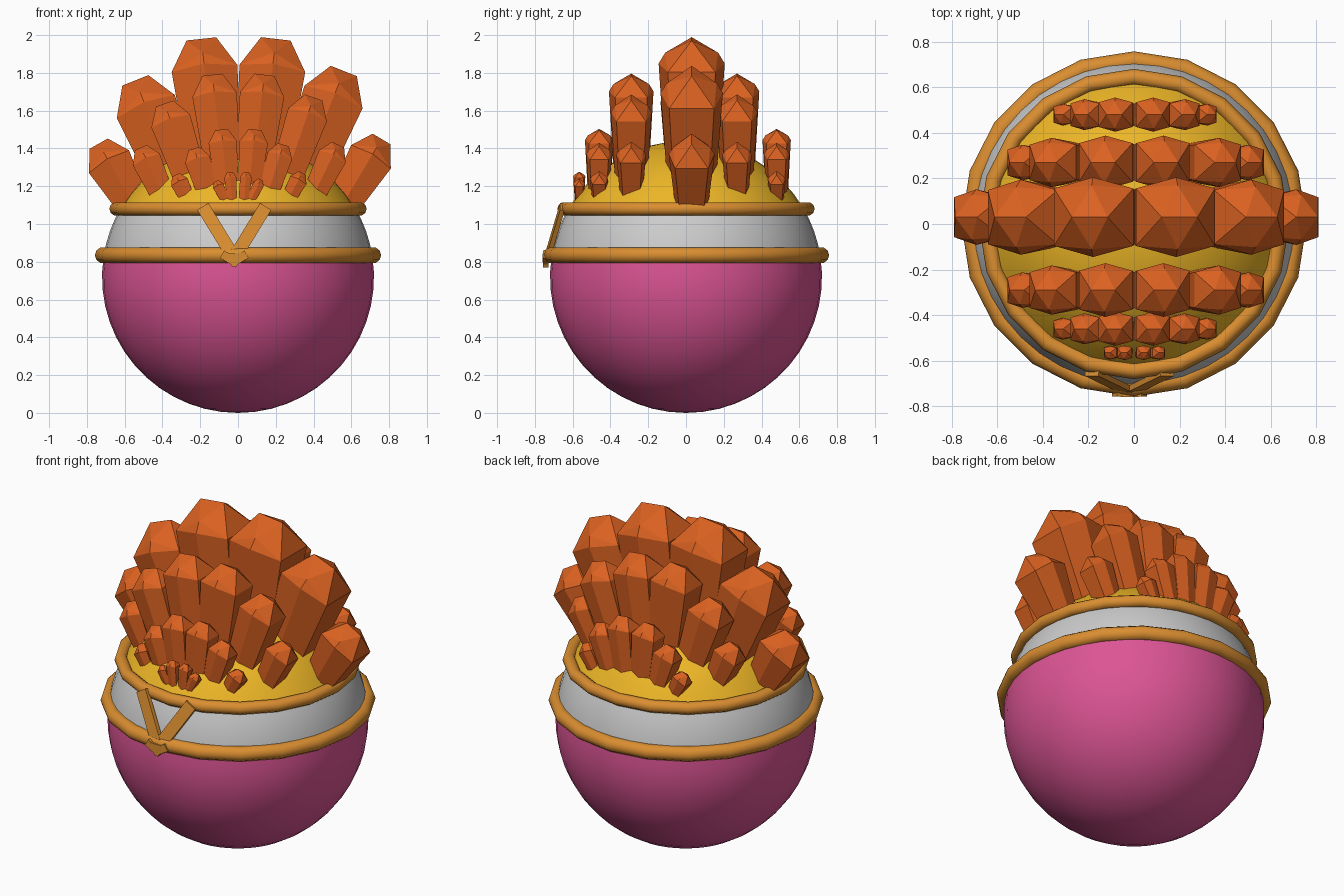
import bpy, bmesh, math
from mathutils import Vector, Matrix

if "Cube" in bpy.data.objects:
    bpy.data.objects.remove(bpy.data.objects["Cube"])


def material(name, color):
    m = bpy.data.materials.new(name)
    m.diffuse_color = (*color, 1)
    m.use_nodes = True
    m.node_tree.nodes["Principled BSDF"].inputs["Base Color"].default_value = m.diffuse_color
    return m


PINK = material("pink", (0.72, 0.09, 0.30))
YELLOW = material("yellow", (0.85, 0.47, 0.02))
GOLD = material("gold", (0.70, 0.27, 0.03))
ORANGE = material("orange", (0.70, 0.12, 0.015))


def finish(name, bm, mat=None, smooth=False):
    bmesh.ops.recalc_face_normals(bm, faces=bm.faces)
    me = bpy.data.meshes.new(name)
    bm.to_mesh(me)
    bm.free()
    ob = bpy.data.objects.new(name, me)
    bpy.context.collection.objects.link(ob)
    if mat:
        me.materials.append(mat)
    if smooth:
        me.polygons.foreach_set("use_smooth", [True] * len(me.polygons))
    return ob


# Egg-shaped body: three zones of one sphere
R, CZ = 0.72, 0.72


def zone(name, z0, z1, mat, steps):
    a0, a1 = (math.asin(max(-1, min(1, (z - CZ) / R))) for z in (z0, z1))
    bm = bmesh.new()
    pts = []
    for i in range(steps + 1):
        a = a0 + (a1 - a0) * i / steps
        pts.append(bm.verts.new((0, R * math.cos(a), CZ + R * math.sin(a))))
    edges = [bm.edges.new(p) for p in zip(pts, pts[1:])]
    bmesh.ops.spin(bm, geom=pts + edges, cent=(0, 0, 0), axis=(0, 0, 1),
                   angle=math.tau, steps=40, use_merge=True)
    bmesh.ops.remove_doubles(bm, verts=bm.verts, dist=1e-4)
    finish(name, bm, mat, True)


zone("lower_body", 0, 0.83, PINK, 14)
zone("middle_band", 0.83, 1.08, None, 4)
zone("upper_cap", 1.08, 1.44, YELLOW, 8)

# Cord rings above and below the band, 20 sided
for name, z, rad, tube in (("lower_ring", 0.835, 0.715, 0.043),
                           ("upper_ring", 1.08, 0.645, 0.036)):
    bpy.ops.mesh.primitive_torus_add(major_segments=20, minor_segments=10,
                                     major_radius=rad, minor_radius=tube,
                                     location=(0, 0, z))
    ob = bpy.context.object
    ob.name = name
    ob.data.materials.append(GOLD)
    bpy.ops.object.shade_smooth_by_angle(angle=math.radians(40))


# Tied straps at the front
def bar(name, a, b, width, thick):
    a, b = Vector(a), Vector(b)
    w = (b - a).normalized()
    v = Vector((0, -1, 0))
    v = (v - w * v.dot(w)).normalized()
    u = v.cross(w)
    frame = Matrix((u, v, w)).transposed().to_4x4()
    size = Matrix.Diagonal((width, thick, (b - a).length, 1))
    bm = bmesh.new()
    bmesh.ops.create_cube(bm, size=1, matrix=Matrix.Translation((a + b) / 2) @ frame @ size)
    finish(name, bm, GOLD)


for side, label in ((-1, "left"), (1, "right")):
    bar(f"{label}_strap", (-0.02 + 0.165 * side, -0.655, 1.09), (-0.02, -0.735, 0.82), 0.07, 0.025)
    bar(f"{label}_strap_end", (-0.02 + 0.065 * side, -0.742, 0.84),
        (-0.02 - 0.02 * side, -0.742, 0.79), 0.045, 0.03)
bar("knot", (-0.06, -0.745, 0.82), (0.02, -0.745, 0.82), 0.05, 0.03)


# Faceted crystals: hexagonal shaft widening upward, with a rhombic tip
def crystal(name, base, tip, r):
    base, tip = Vector(base), Vector(tip)
    w = (tip - base).normalized()
    v = Vector((0, 1, 0))
    u = v.cross(w)
    length = (tip - base).length
    hexagon = ((1, 0.72), (0, 1), (-1, 0.72), (-1, -0.72), (0, -1), (1, -0.72))
    pts = [(x * 0.75, y * 0.75, 0) for x, y in hexagon]
    pts += [(x, y, length / r - (0.9 if x else 0.75)) for x, y in hexagon]
    pts += [(0.45, 0, length / r), (-0.45, 0, length / r),
            (0, 0.8, length / r - 0.42), (0, -0.8, length / r - 0.42)]
    bm = bmesh.new()
    for x, y, z in pts:
        bm.verts.new(base + (u * x + v * y + w * z) * r)
    bmesh.ops.convex_hull(bm, input=bm.verts)
    bmesh.ops.dissolve_limit(bm, angle_limit=0.02, verts=bm.verts, edges=bm.edges)
    finish(name, bm, ORANGE)


# Each row: base x, base z, tip x, tip z, radius for the right half
CENTRE = [(0.11, 1.2, 0.20, 1.98, 0.175), (0.30, 1.15, 0.56, 1.81, 0.165),
          (0.57, 1.13, 0.76, 1.45, 0.122)]
MIDDLE = [(0.07, 1.2, 0.14, 1.79, 0.118), (0.22, 1.15, 0.40, 1.67, 0.108),
          (0.39, 1.13, 0.53, 1.42, 0.078)]
OUTER = [(0.05, 1.1, 0.09, 1.50, 0.075), (0.14, 1.1, 0.24, 1.42, 0.068),
         (0.26, 1.12, 0.34, 1.27, 0.048)]
TINY = [(0.03, 1.12, 0.045, 1.275, 0.032), (0.07, 1.13, 0.12, 1.235, 0.03)]

rows = (("centre", 0.03, CENTRE), ("front_middle", -0.29, MIDDLE),
        ("back_middle", 0.27, MIDDLE), ("front_outer", -0.46, OUTER),
        ("back_outer", 0.48, OUTER), ("front_tiny", -0.565, TINY))
for row, y, specs in rows:
    for i, (bx, bz, tx, tz, r) in enumerate(specs):
        drop = (0, 0.3, 0.2)[i] * r     # left half sits slightly lower
        crystal(f"{row}_crystal_right_{i}", (bx, y, bz), (tx, y, tz), r)
        crystal(f"{row}_crystal_left_{i}", (-bx, y, bz), (-tx * 0.97, y, tz - drop), r)
